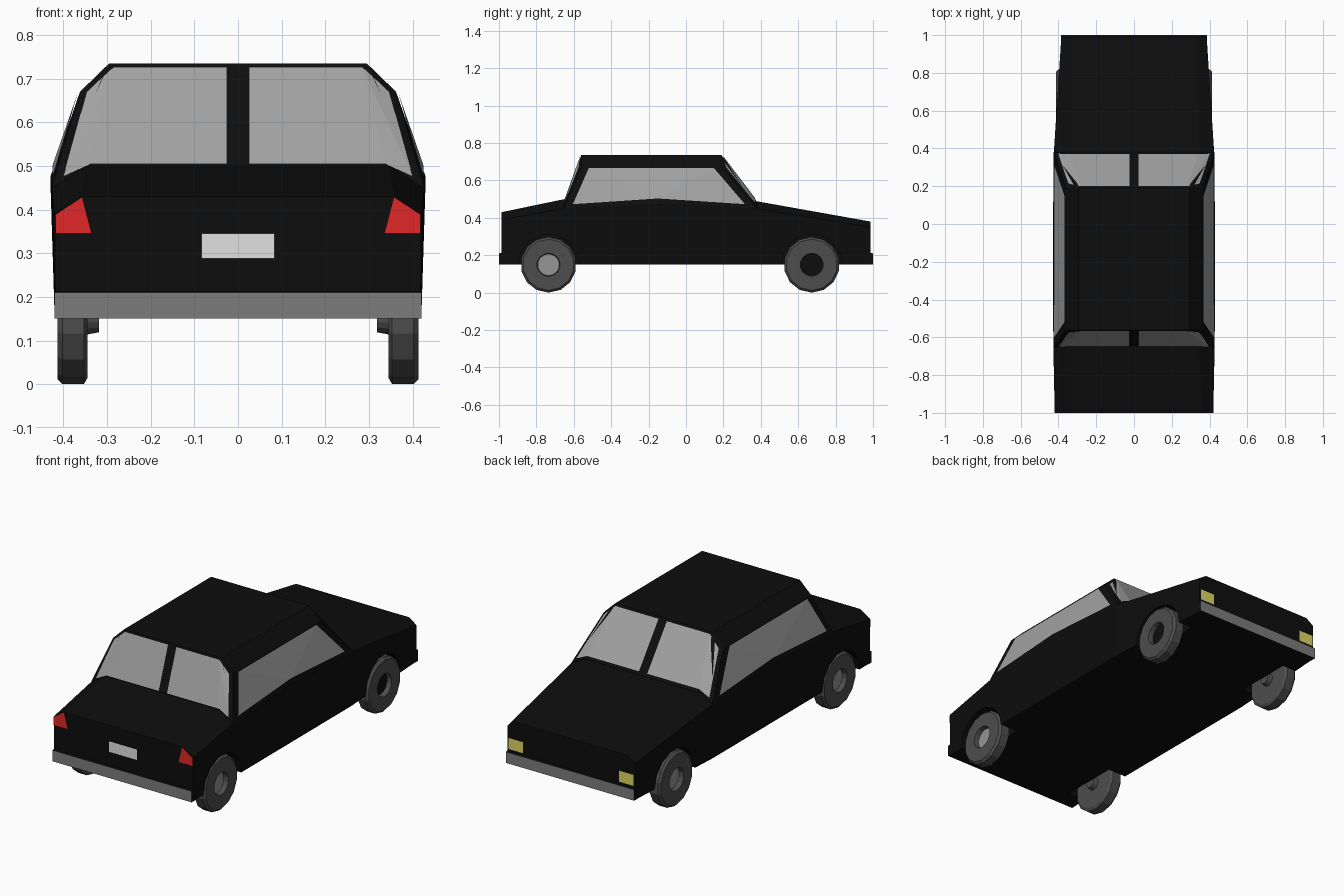
import bpy, bmesh, math
from mathutils import Vector
from mathutils.bvhtree import BVHTree

if "Cube" in bpy.data.objects:
    bpy.data.objects.remove(bpy.data.objects["Cube"])


def mat(name, r, g, b):
    m = bpy.data.materials.new(name)
    m.diffuse_color = (r, g, b, 1)
    m.use_nodes = True
    m.node_tree.nodes["Principled BSDF"].inputs["Base Color"].default_value = m.diffuse_color
    return m


BLACK = mat("black paint", 0.004, 0.004, 0.004)
GLASS = mat("grey glass", 0.36, 0.36, 0.36)
TYRE = mat("tyre grey", 0.075, 0.075, 0.075)
HUB = mat("hub grey", 0.30, 0.30, 0.30)
BUMPER = mat("bumper grey", 0.20, 0.20, 0.20)
PLATE = mat("plate white", 0.75, 0.75, 0.75)
RED = mat("tail light red", 0.75, 0.02, 0.02)
YELLOW = mat("head light yellow", 0.72, 0.68, 0.13)


def finish(name, bm, *mats, recalc=True):
    if recalc:
        bmesh.ops.recalc_face_normals(bm, faces=bm.faces)
    me = bpy.data.meshes.new(name)
    bm.to_mesh(me)
    ob = bpy.data.objects.new(name, me)
    bpy.context.collection.objects.link(ob)
    for m in mats:
        me.materials.append(m)
    return ob


# Lower body: lofted cross-sections (y, bottom x, side x, side z, top x, top z)
sections = [(-0.987, 0.418, 0.42, 0.39, 0.36, 0.43),
            (-0.65, 0.42, 0.427, 0.45, 0.345, 0.50),
            (-0.14, 0.42, 0.43, 0.47, 0.35, 0.50),
            (0.37, 0.42, 0.425, 0.45, 0.345, 0.49),
            (0.987, 0.385, 0.385, 0.35, 0.34, 0.38)]
bm = bmesh.new()
rings = []
for y, bx, sx, sz, tx, tz in sections:
    half = [(bx, 0.15), (sx, sz), (tx, tz)]
    pts = half + [(-x, z) for x, z in reversed(half)]
    rings.append([bm.verts.new((x, y, z)) for x, z in pts])
for a, b in zip(rings, rings[1:]):
    for i in range(6):
        j = (i + 1) % 6
        bm.faces.new((a[i], a[j], b[j], b[i]))
bm.faces.new(rings[0])
bm.faces.new(rings[-1])
bmesh.ops.recalc_face_normals(bm, faces=bm.faces)
body_tree = BVHTree.FromBMesh(bm)
body = finish("body", bm, BLACK)

# Cabin: convex shell over belt line, deck edge, shoulder and roof corners
cabin_pts = [(0.427, -0.655, 0.45), (0.43, -0.14, 0.475), (0.425, 0.38, 0.45),
             (0.345, -0.645, 0.50), (0.345, 0.375, 0.492),
             (0.362, -0.56, 0.67), (0.362, 0.19, 0.67),
             (0.295, -0.56, 0.735), (0.295, 0.19, 0.735)]
bm = bmesh.new()
for x, y, z in cabin_pts:
    bm.verts.new((x, y, z))
    bm.verts.new((-x, y, z))
bmesh.ops.convex_hull(bm, input=bm.verts)
bmesh.ops.recalc_face_normals(bm, faces=bm.faces)
cabin_tree = BVHTree.FromBMesh(bm)
finish("cabin", bm, BLACK)


def decal(name, tree, axis, side, pts, faces, material):
    """Flat pieces projected onto a shell along x or y, just proud of it."""
    bm = bmesh.new()
    verts = []
    for u, z in pts:
        o = Vector((2 * side, u, z)) if axis == 0 else Vector((u, 2 * side, z))
        d = Vector((-side, 0, 0)) if axis == 0 else Vector((0, -side, 0))
        hit, n, _, _ = tree.ray_cast(o, d)
        verts.append(bm.verts.new(hit + n * 0.004))
    for f in faces:
        face = bm.faces.new([verts[i] for i in f])
        face.normal_update()
        if face.normal[axis] * side < 0:
            face.normal_flip()
    return finish(name, bm, material, recalc=False)


# Windows: split front and rear screens, and side glass
screen = [(0.025, 0.725), (0.285, 0.725), (0.345, 0.668), (0.40, 0.474), (0.338, 0.503), (0.025, 0.503)]
side_glass = [(-0.605, 0.472), (-0.52, 0.664), (0.15, 0.664), (0.315, 0.472), (-0.15, 0.502)]
for s, sname in ((1, "right"), (-1, "left")):
    for e, ename in ((-1, "rear"), (1, "front")):
        decal(f"{ename}_screen_{sname}", cabin_tree, 1, e, [(s * x, z) for x, z in screen],
              [(0, 1, 4, 5), (1, 2, 3), (1, 3, 4)], GLASS)
    decal(f"side_window_{sname}", cabin_tree, 0, s, side_glass,
          [(0, 1, 4), (1, 2, 4), (2, 3, 4)], GLASS)
    # Lights
    decal(f"tail_light_{sname}", body_tree, 1, -1,
          [(s * x, z) for x, z in ((0.357, 0.429), (0.418, 0.389), (0.418, 0.345), (0.335, 0.345))],
          [(0, 1, 2, 3)], RED)
    decal(f"head_light_{sname}", body_tree, 1, 1,
          [(s * x, z) for x, z in ((0.29, 0.285), (0.378, 0.285), (0.378, 0.225), (0.29, 0.225))],
          [(0, 1, 2, 3)], YELLOW)
decal("number_plate", body_tree, 1, -1, [(-0.084, 0.288), (0.084, 0.288), (0.084, 0.345), (-0.084, 0.345)],
      [(0, 1, 2, 3)], PLATE)

# Bumpers: black strips with a grey outer face, slightly chamfered at the ends
for e, name, w in ((-1, "rear_bumper", 0.42), (1, "front_bumper", 0.387)):
    bm = bmesh.new()
    bmesh.ops.create_cube(bm, size=1)
    for v in bm.verts:
        outer = v.co.y * e > 0
        v.co = (math.copysign(w, v.co.x), e * (1.0 if outer else 0.97),
                0.15 if v.co.z < 0 else (0.21 if outer else 0.216))
    bm.normal_update()
    for f in bm.faces:
        f.material_index = int(f.normal.y * e > 0.5)
    finish(name, bm, BLACK, BUMPER)

# Wheels: lathed low-poly profile (radius, x) with recessed hub and axle stub
profile = [(0, 0.318), (0.03, 0.318), (0.035, 0.345), (0.135, 0.345), (0.149, 0.353), (0.149, 0.402),
           (0.137, 0.414), (0.062, 0.414), (0.058, 0.388), (0, 0.388)]
SIDES = 14
for s, sname in ((1, "right"), (-1, "left")):
    for y, ename in ((-0.735, "rear"), (0.672, "front")):
        bm = bmesh.new()
        rings = []
        for r, x in profile:
            rings.append([bm.verts.new((s * x, y + r * math.sin(2 * math.pi * i / SIDES),
                                        0.149 - r * math.cos(2 * math.pi * i / SIDES))) for i in range(SIDES)])
        for k, (a, b) in enumerate(zip(rings, rings[1:])):
            for i in range(SIDES):
                j = (i + 1) % SIDES
                f = bm.faces.new((a[i], a[j], b[j], b[i]))
                f.material_index = int(k == len(profile) - 2)
        bmesh.ops.remove_doubles(bm, verts=bm.verts, dist=1e-5)
        dark_hub = s > 0 and ename == "front"
        finish(f"{ename}_wheel_{sname}", bm, TYRE, BLACK if dark_hub else HUB)

        # Wheel arch cutter
        bm = bmesh.new()
        bmesh.ops.create_cone(bm, cap_ends=True, segments=SIDES, radius1=0.163, radius2=0.163, depth=0.2)
        cut = finish(f"arch_cutter_{ename}_{sname}", bm, BLACK)
        cut.rotation_euler = (0, math.pi / 2, 0)
        cut.location = (s * 0.41, y, 0.149)
        cut.hide_render = True
        cut.hide_viewport = True
        mod = body.modifiers.new("arch", 'BOOLEAN')
        mod.operation = 'DIFFERENCE'
        mod.solver = 'EXACT'
        mod.object = cut
